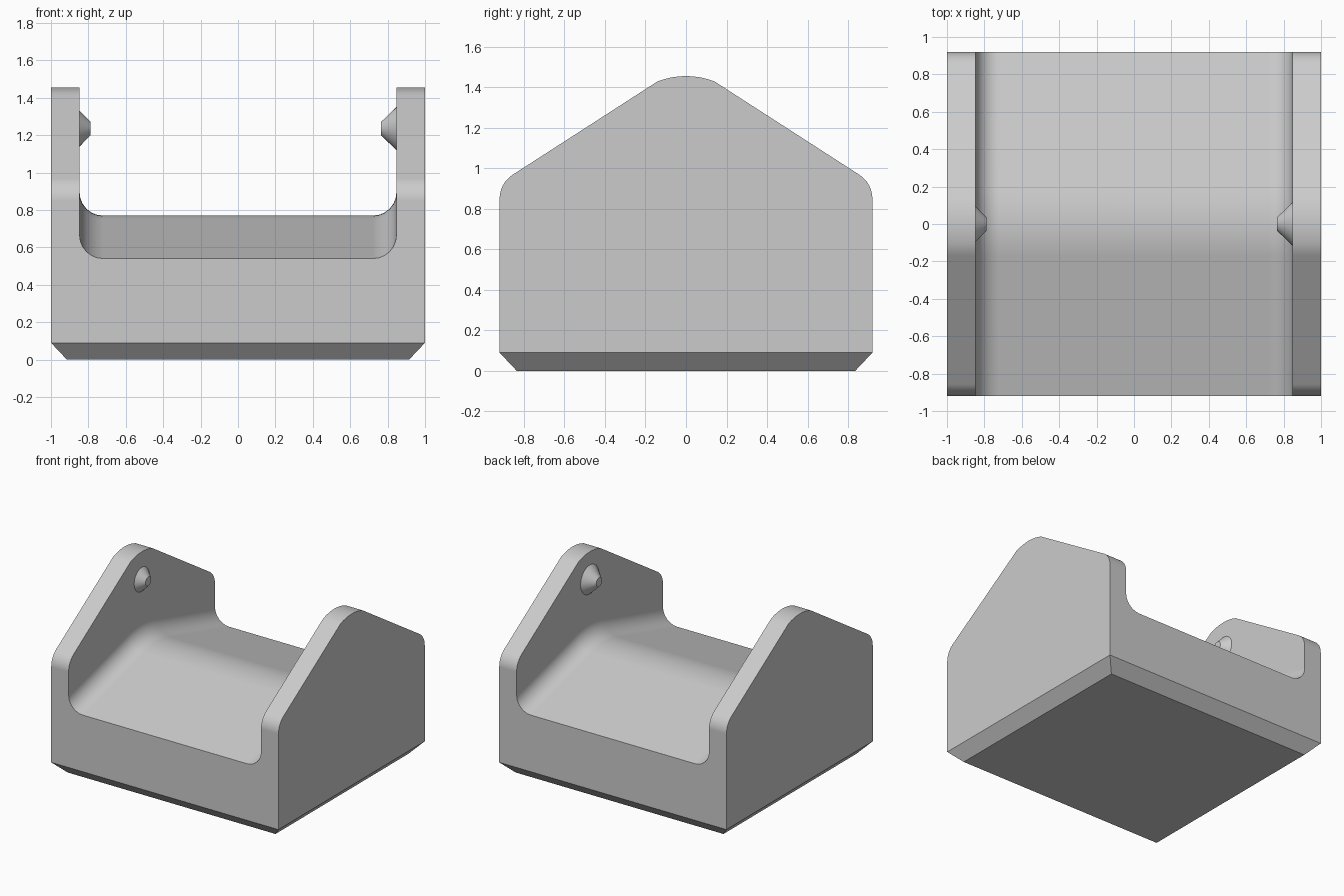
import bpy, bmesh
from math import sin, cos, radians, sqrt, pi
from mathutils import Matrix

cube = bpy.data.objects.get("Cube")
if cube:
    bpy.data.objects.remove(cube, do_unlink=True)

grey = bpy.data.materials.new("light grey")
grey.use_nodes = True
colour = (0.6, 0.6, 0.6, 1)
grey.diffuse_color = colour
grey.node_tree.nodes["Principled BSDF"].inputs["Base Color"].default_value = colour

DEPTH, CHAMFER, INNER, FILLET = 0.92, 0.09, 0.847, 0.125


def finish(bm, name):
    bmesh.ops.recalc_face_normals(bm, faces=bm.faces)
    mesh = bpy.data.meshes.new(name)
    bm.to_mesh(mesh)
    bm.free()
    mesh.materials.append(grey)
    obj = bpy.data.objects.new(name, mesh)
    bpy.context.collection.objects.link(obj)
    bpy.ops.object.select_all(action='DESELECT')
    obj.select_set(True)
    bpy.context.view_layer.objects.active = obj
    bpy.ops.object.shade_smooth_by_angle(angle=radians(30))
    weighted = obj.modifiers.new("weighted normals", 'WEIGHTED_NORMAL')
    weighted.keep_sharp = True
    return obj


# Gable outline of the side walls: rounded shoulder, straight slope, rounded peak
def shoulder(t):
    a = radians(57) * t
    r = 0.14
    return DEPTH - r + r * cos(a), 0.85 + r * sin(a)


half = [shoulder(i / 6) for i in range(7)]
half += [(y, 1.065 + sqrt(0.39 ** 2 - y * y)) for y in (0.14, 0.105, 0.07, 0.035)]


def wall_top(y):
    y = abs(y)
    pts = half + [(0, 1.455)]
    for (y0, z0), (y1, z1) in zip(pts, pts[1:]):
        if y1 <= y <= y0:
            return z0 + (z1 - z0) * (y0 - y) / (y0 - y1)
    return pts[0][1]


# Cradle floor: two slopes meeting in a rounded ridge
def floor_height(y, slope=0.275, blend=0.17):
    y = abs(y)
    if y < blend:
        return 0.77 - slope * y * y / (2 * blend)
    return 0.77 - slope * (y - blend / 2)


def section(y):
    top, floor = wall_top(y), floor_height(y)
    left = [(-1, CHAMFER), (-1, top), (-INNER, top)]
    for i in range(7):
        a = pi / 2 * i / 6
        left.append((-INNER + FILLET * (1 - cos(a)), floor + FILLET * (1 - sin(a))))
    return left + [(-x, z) for x, z in reversed(left)]


# Cradle body lofted front to back, with a chamfered foot
side = [y for y, z in half] + [0.17]
stations = sorted({round(s * y, 4) for y in side for s in (-1, 1)} | {0})
bm = bmesh.new()
rings = [[bm.verts.new((x, y, z)) for x, z in section(y)] for y in stations]
for a, b in zip(rings, rings[1:]):
    for i in range(len(a) - 1):
        bm.faces.new((a[i], a[i + 1], b[i + 1], b[i]))
bm.faces.new(rings[0])
bm.faces.new(rings[-1])
fx, fy = 1 - CHAMFER + 0.005, DEPTH - CHAMFER + 0.005
foot = [bm.verts.new((x, y, 0)) for x, y in ((-fx, -fy), (fx, -fy), (fx, fy), (-fx, fy))]
bm.faces.new(foot)
bm.faces.new((rings[0][0], rings[0][-1], foot[1], foot[0]))
bm.faces.new((rings[-1][-1], rings[-1][0], foot[3], foot[2]))
bm.faces.new([r[0] for r in rings] + [foot[3], foot[0]])
bm.faces.new([r[-1] for r in rings] + [foot[2], foot[1]])
finish(bm, "cradle_body")


# Conical pivot pegs on the inner wall faces
def peg(name, side, radius, length):
    sunk = 0.01
    bm = bmesh.new()
    turn = Matrix.Rotation(-side * pi / 2, 4, 'Y')
    middle = side * (INNER + sunk - (length + sunk) / 2)
    bmesh.ops.create_cone(bm, cap_ends=True, segments=32, radius1=radius + sunk,
                          radius2=0.036, depth=length + sunk,
                          matrix=Matrix.Translation((middle, 0, 1.235)) @ turn)
    finish(bm, name)


peg("right_peg", -1, 0.096, 0.058)
peg("left_peg", 1, 0.115, 0.082)
